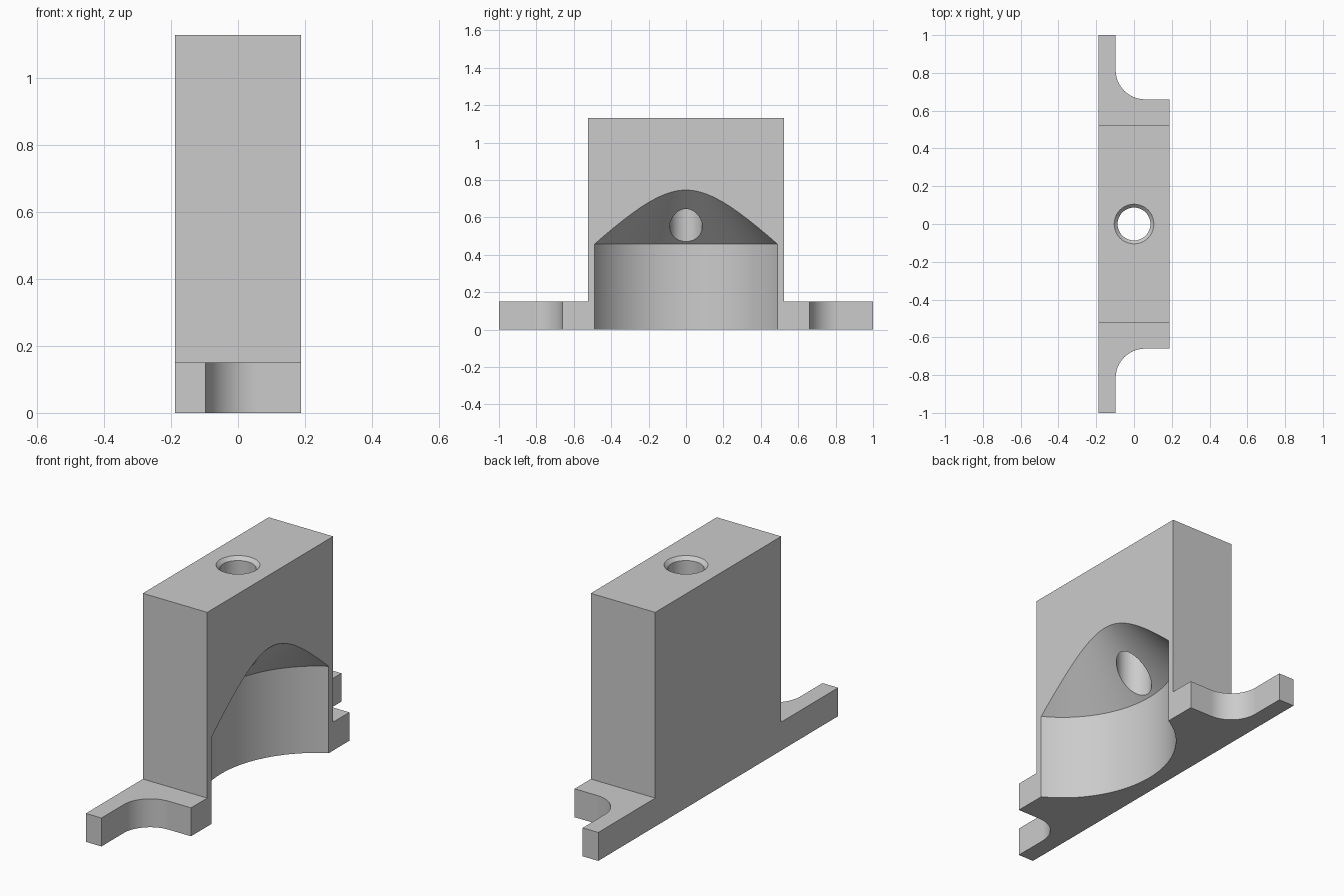
import bpy, bmesh, math
from mathutils import Vector, Matrix

if "Cube" in bpy.data.objects:
    bpy.data.objects.remove(bpy.data.objects["Cube"], do_unlink=True)

grey = bpy.data.materials.new("plain_grey")
grey.use_nodes = True
grey.diffuse_color = (0.6, 0.6, 0.6, 1)
grey.node_tree.nodes["Principled BSDF"].inputs["Base Color"].default_value = grey.diffuse_color


def finish(name, bm):
    bmesh.ops.remove_doubles(bm, verts=bm.verts, dist=1e-5)
    bmesh.ops.recalc_face_normals(bm, faces=bm.faces)
    mesh = bpy.data.meshes.new(name)
    bm.to_mesh(mesh)
    bm.free()
    mesh.materials.append(grey)
    obj = bpy.data.objects.new(name, mesh)
    bpy.context.collection.objects.link(obj)
    return obj


def prism(name, points, direction):
    """Closed outline extruded along a direction."""
    bm = bmesh.new()
    face = bm.faces.new([bm.verts.new(p) for p in points])
    out = bmesh.ops.extrude_face_region(bm, geom=[face], use_keep_orig=True)
    moved = [g for g in out["geom"] if isinstance(g, bmesh.types.BMVert)]
    bmesh.ops.translate(bm, verts=moved, vec=Vector(direction))
    return finish(name, bm)


def lathe(name, profile, x, steps):
    """(radius, z) profile turned about a vertical axis at x."""
    bm = bmesh.new()
    verts = [bm.verts.new((r, 0, z)) for r, z in profile]
    edges = [bm.edges.new(pair) for pair in zip(verts, verts[1:])]
    bmesh.ops.spin(bm, geom=verts + edges, cent=(0, 0, 0), axis=(0, 0, 1),
                   angle=math.tau, steps=steps, use_merge=True)
    bmesh.ops.transform(bm, matrix=Matrix.Translation((x, 0, 0)), verts=bm.verts)
    return finish(name, bm)


HALF_X, BLOCK_Y, TOP, FOOT = 0.188, 0.525, 1.13, 0.15

# Block standing on a long foot
half = [(1, 0), (1, FOOT), (BLOCK_Y, FOOT), (BLOCK_Y, TOP)]
outline = half + [(-y, z) for y, z in reversed(half)]
body = prism("bracket_body", [(-HALF_X, y, z) for y, z in outline], (2 * HALF_X, 0, 0))

# Filleted notches at both ends of the foot
inner_x, inner_y, fillet = -0.097, 0.66, 0.155
arc = [(inner_x + fillet * (1 - math.cos(a)), inner_y + fillet * (1 - math.sin(a)))
       for a in (math.radians(90 * i / 20) for i in range(21))]
notch = [(inner_x, 1.2)] + arc + [(0.4, inner_y), (0.4, 1.2)]
cutters = [prism("notch_cutter", [(x, s * y, -0.1) for x, y in notch], (0, 0, 0.5))
           for s in (1, -1)]

# Round recess with a conical roof
radius, axis_x, spring = 0.558, 0.458, 0.458
cutters.append(lathe("recess_cutter", [(0, -0.1), (radius, -0.1), (radius, spring),
                                       (0, spring + radius)], axis_x, 128))

# Vertical bore with a chamfered mouth
bore, mouth = 0.087, 0.105
cutters.append(lathe("bore_cutter", [(0, 0.3), (bore, 0.3), (bore, TOP - mouth + bore),
                                     (mouth, TOP), (mouth, TOP + 0.1), (0, TOP + 0.1)], 0, 64))

bpy.ops.object.select_all(action='DESELECT')
bpy.context.view_layer.objects.active = body
body.select_set(True)
for cutter in cutters:
    cutter.hide_render = True
    cut = body.modifiers.new("cut", 'BOOLEAN')
    cut.operation, cut.solver, cut.object = 'DIFFERENCE', 'EXACT', cutter
    bpy.ops.object.modifier_apply(modifier=cut.name)
    bpy.data.objects.remove(cutter, do_unlink=True)

# Smooth curved walls, crisp edges
bpy.ops.object.shade_smooth_by_angle(angle=math.radians(30))
weighted = body.modifiers.new("even_shading", 'WEIGHTED_NORMAL')
weighted.keep_sharp = True
